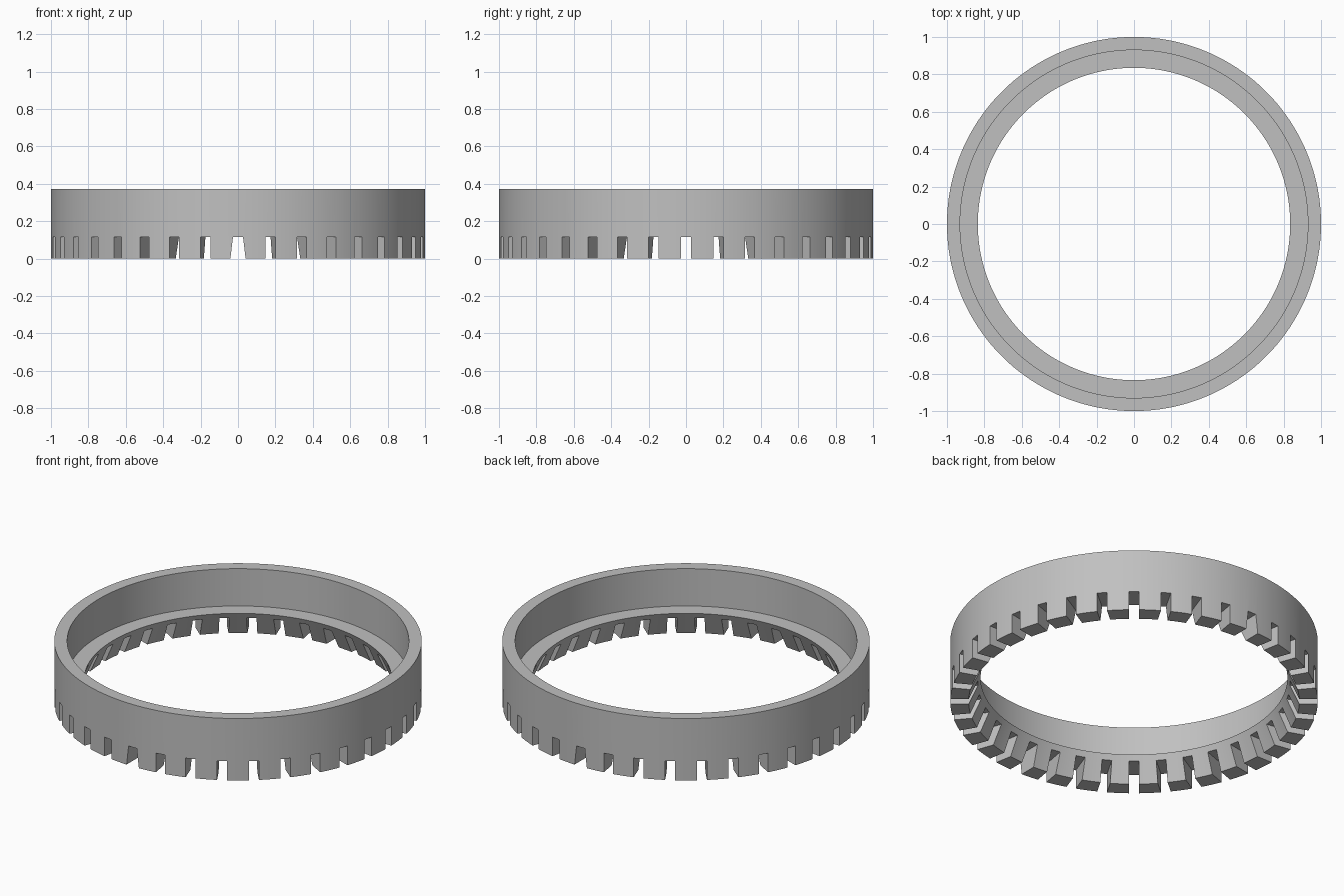
import bpy, bmesh, math
from mathutils import Matrix, Vector

if "Cube" in bpy.data.objects:
    bpy.data.objects.remove(bpy.data.objects["Cube"], do_unlink=True)

SLOTS, SEGMENTS = 36, 180
SLOT_TOP, SLOT_HALF = 0.115, 0.027

grey = bpy.data.materials.new("light_grey")
grey.use_nodes = True
colour = (0.53, 0.53, 0.53, 1)
grey.diffuse_color = colour
grey.node_tree.nodes["Principled BSDF"].inputs["Base Color"].default_value = colour


def make_object(name, bm):
    bmesh.ops.recalc_face_normals(bm, faces=bm.faces)
    mesh = bpy.data.meshes.new(name)
    bm.to_mesh(mesh)
    bm.free()
    mesh.materials.append(grey)
    obj = bpy.data.objects.new(name, mesh)
    bpy.context.collection.objects.link(obj)
    return obj


# Ring: stepped section with an inner ledge and a conical underside, spun about z
profile = [(1, 0), (1, 0.372), (0.93, 0.372), (0.93, 0.148), (0.835, 0.148), (0.9, 0)]
bm = bmesh.new()
points = [bm.verts.new((r, 0, z)) for r, z in profile]
edges = [bm.edges.new((points[i - 1], points[i])) for i in range(len(points))]
bmesh.ops.spin(bm, geom=points + edges, axis=(0, 0, 1), cent=(0, 0, 0),
               angle=math.tau, steps=SEGMENTS, use_merge=True)
bmesh.ops.remove_doubles(bm, verts=bm.verts, dist=1e-5)
ring = make_object("toothed_ring", bm)

# Slot cutters: one block per gap; the front and back gaps flare at the bottom
bm = bmesh.new()
for i in range(SLOTS):
    angle = math.tau * i / SLOTS
    block = bmesh.ops.create_cube(bm, size=1)["verts"]
    flare = 1.6 if i % (SLOTS // 2) == SLOTS // 4 else 1
    for v in block:
        low = v.co.z < 0
        half = SLOT_HALF * (flare if low else 1)
        v.co = Vector((0.93 + v.co.x * 0.3, math.copysign(half, v.co.y),
                       0 if low else SLOT_TOP))
    # Extend the block below the ring along its own slope
    for v in block:
        if v.co.z == 0:
            v.co.z = -0.02
    bmesh.ops.transform(bm, matrix=Matrix.Rotation(angle, 4, "Z"), verts=block)
cutter = make_object("slot_cutter", bm)
cutter.hide_render = True

# Cut the slots, leaving the teeth
cut = ring.modifiers.new("slots", "BOOLEAN")
cut.operation = "DIFFERENCE"
cut.solver = "EXACT"
cut.object = cutter
bpy.ops.object.select_all(action="DESELECT")
ring.select_set(True)
bpy.context.view_layer.objects.active = ring
bpy.ops.object.modifier_apply(modifier=cut.name)
bpy.data.objects.remove(cutter, do_unlink=True)
bpy.ops.object.shade_smooth_by_angle(angle=math.radians(20))
